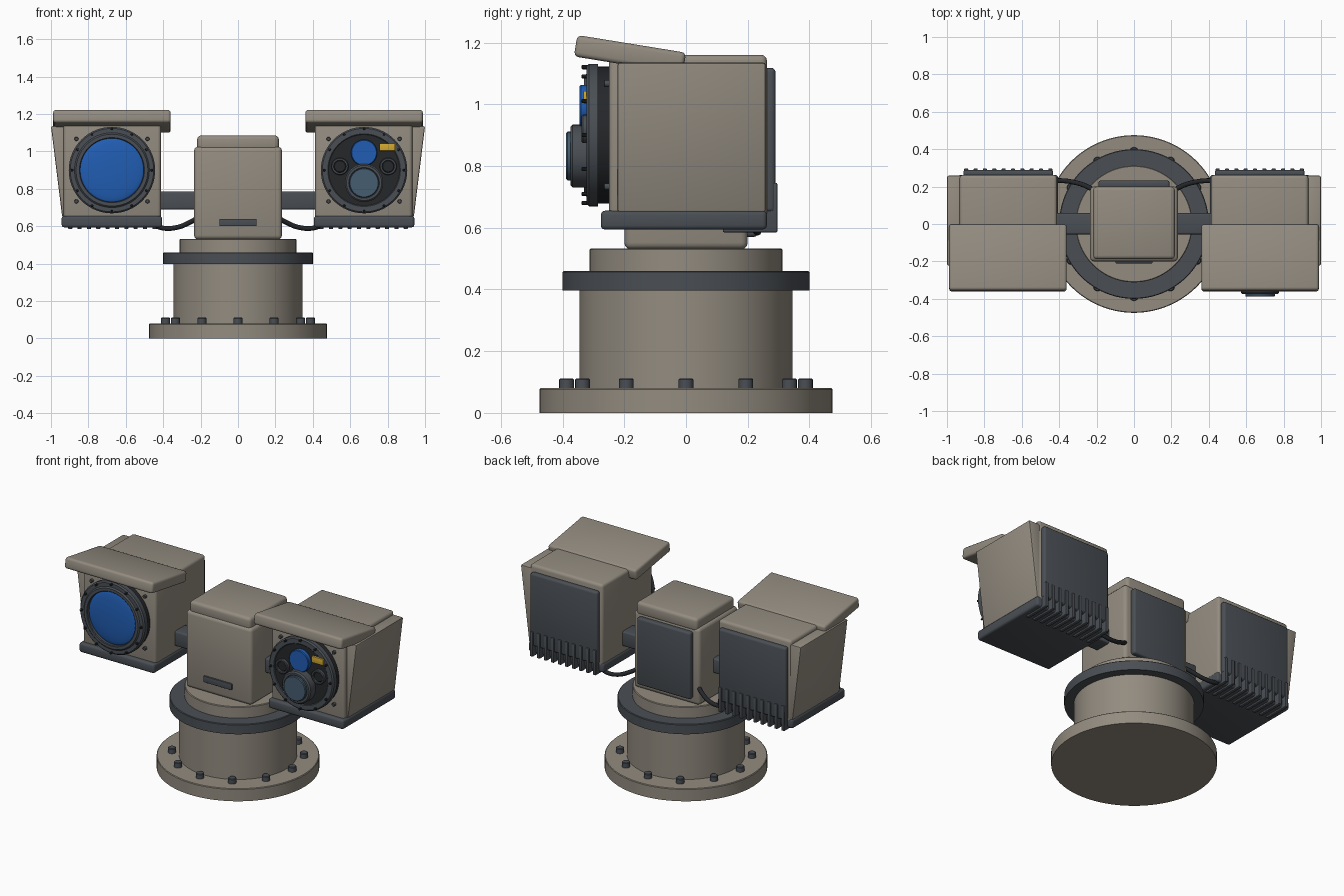
import bpy, bmesh
from math import pi, sin, cos, radians
from mathutils import Vector, Matrix

if "Cube" in bpy.data.objects:
    bpy.data.objects.remove(bpy.data.objects["Cube"])


def mat(name, rgb):
    m = bpy.data.materials.new(name)
    m.diffuse_color = (*rgb, 1)
    m.use_nodes = True
    m.node_tree.nodes["Principled BSDF"].inputs["Base Color"].default_value = m.diffuse_color
    return m


TAN = mat("tan_paint", (.29, .26, .215))
DARK = mat("dark_grey", (.068, .078, .09))
BLACK = mat("black", (.018, .02, .023))
BLUE = mat("blue_glass", (.015, .11, .45))
GLASS = mat("smoky_glass", (.06, .11, .16))
YELLOW = mat("yellow_label", (.65, .4, .03))


def finish(bm, name, material):
    bmesh.ops.recalc_face_normals(bm, faces=bm.faces)
    me = bpy.data.meshes.new(name)
    bm.to_mesh(me)
    bm.free()
    me.materials.append(material)
    me.shade_smooth()
    me.set_sharp_from_angle(angle=radians(32))
    ob = bpy.data.objects.new(name, me)
    bpy.context.collection.objects.link(ob)
    return ob


def soften(bm, width, segments=3):
    if width:
        bmesh.ops.bevel(bm, geom=bm.edges[:], offset=width, segments=segments,
                        profile=.5, affect='EDGES', clamp_overlap=True)


def box(name, x, y, z, material, bevel=.01, tilt=0):
    """Box from (min, max) ranges, optionally tilted about its own x axis."""
    bm = bmesh.new()
    bmesh.ops.create_cube(bm, size=1)
    bmesh.ops.scale(bm, verts=bm.verts, vec=[abs(r[1] - r[0]) for r in (x, y, z)])
    soften(bm, bevel)
    c = Vector([(r[0] + r[1]) / 2 for r in (x, y, z)])
    bm.transform(Matrix.Translation(c) @ Matrix.Rotation(tilt, 4, 'X'))
    return finish(bm, name, material)


def lathe(name, profile, centre, material, forward=False, n=64, closed=False):
    """Spin (radius, height) points about z, or about -y when forward."""
    bm = bmesh.new()
    rings = [[bm.verts.new((r * cos(2 * pi * i / n), r * sin(2 * pi * i / n), h))
              for i in range(n)] for r, h in profile]
    for k in range(len(rings) if closed else len(rings) - 1):
        a, b = rings[k], rings[(k + 1) % len(rings)]
        for i in range(n):
            j = (i + 1) % n
            bm.faces.new((a[i], a[j], b[j], b[i]))
    bmesh.ops.remove_doubles(bm, verts=bm.verts, dist=1e-5)
    rot = Matrix.Rotation(pi / 2, 4, 'X') if forward else Matrix()
    bm.transform(Matrix.Translation(centre) @ rot)
    return finish(bm, name, material)


def disc(name, r, h0, h1, centre, material, forward=False, n=64, b=.004):
    return lathe(name, [(0, h0), (r, h0), (r, h1 - b), (r - b, h1), (0, h1)],
                 centre, material, forward, n)


def tube(name, r0, r1, h0, h1, centre, material, b=.008, n=64):
    """Forward-facing ring with softened front edges."""
    return lathe(name, [(r0, h0), (r1, h0), (r1, h1 - b), (r1 - b, h1),
                        (r0 + b / 2, h1), (r0, h1 - b / 2)],
                 centre, material, True, n, True)


# Pedestal
O = (0, 0, 0)
disc("base_flange", .475, 0, .08, O, TAN, n=96)
disc("pedestal_column", .345, .08, .41, O, TAN, n=96)
disc("bearing_collar", .40, .397, .46, O, DARK, n=96)
disc("turntable", .312, .46, .533, O, TAN, n=96)
for i in range(12):
    a = i * pi / 6
    disc(f"flange_bolt_{i}", .024, .075, .112, (.387 * cos(a), .387 * sin(a), 0), DARK, n=16)

# Central head
box("head_body", (-.235, .235), (-.2, .2), (.53, 1.025), TAN, .022)
box("head_lid", (-.218, .218), (-.188, .2), (1.0, 1.085), TAN, .02)
box("head_back_panel", (-.19, .19), (.19, .232), (.57, 1.0), DARK, .012)
box("head_front_plate", (-.1, .1), (-.21, -.19), (.6, .64), DARK, .003)
box("cross_arm", (-.45, .45), (-.055, .058), (.69, .785), DARK, .01)


def side_wedge(s):
    """Outer cheek that widens towards the top."""
    bm = bmesh.new()
    pts = [(.90, .65), (.94, .65), (1.0, 1.135), (.90, 1.135)]
    ends = [[bm.verts.new((s * x, y, z)) for x, z in pts] for y in (-.222, .258)]
    bm.faces.new(ends[0])
    bm.faces.new(ends[1][::-1])
    for i in range(4):
        j = (i + 1) % 4
        bm.faces.new((ends[0][i], ends[0][j], ends[1][j], ends[1][i]))
    bmesh.ops.recalc_face_normals(bm, faces=bm.faces)
    soften(bm, .008, 2)
    finish(bm, f"side_cheek_{s}", TAN)


def cable(s):
    cu = bpy.data.curves.new("cable", 'CURVE')
    cu.dimensions = '3D'
    cu.bevel_depth = .013
    cu.bevel_resolution = 3
    cu.use_fill_caps = True
    pts = [(.2, .17, .655), (.25, .2, .625), (.33, .225, .593), (.41, .232, .592), (.48, .225, .625)]
    sp = cu.splines.new('BEZIER')
    sp.bezier_points.add(len(pts) - 1)
    for p, (x, y, z) in zip(sp.bezier_points, pts):
        p.co = (s * x, y, z)
        p.handle_left_type = p.handle_right_type = 'AUTO'
    cu.materials.append(BLACK)
    ob = bpy.data.objects.new(f"cable_{s}", cu)
    bpy.context.collection.objects.link(ob)


# Two camera housings, mirrored
CX, CZ = .674, .9
for s in (-1, 1):
    def sx(a, b):
        return (s * a, s * b)
    box(f"housing_{s}", sx(.412, .932), (-.25, .262), (.63, 1.16), TAN, .018)
    side_wedge(s)
    box(f"sun_visor_{s}", sx(.36, .988), (-.36, -.003), (1.126, 1.196), TAN, .015, -radians(9.2))
    box(f"bottom_tray_{s}", sx(.406, .943), (-.276, .262), (.594, .655), DARK, .014)
    box(f"back_panel_{s}", sx(.432, .912), (.25, .29), (.65, 1.118), DARK, .014)
    for i in range(10):
        x = .447 + i * .05
        box(f"cooling_fin_{s}_{i}", sx(x - .011, x + .011), (.12, .296), (.585, .745), DARK, .004)
    cable(s)
    # Lens bezel with screws
    c = (s * CX, 0, CZ)
    disc(f"bezel_base_{s}", .222, .24, .295, c, BLACK, True)
    tube(f"bezel_ring_{s}", .19, .231, .285, .322, c, DARK)
    for i in range(12):
        a = i * pi / 6
        disc(f"bezel_screw_{s}_{i}", .007, .31, .338,
             (c[0] + .213 * sin(a), 0, CZ + .22 * cos(a)), BLACK, True, 10, .002)
    for dx in (-.19, .19):
        for dz in (-.167, .167):
            disc(f"corner_screw_{s}_{dx}_{dz}", .011, .24, .266,
                 (c[0] + dx, 0, CZ + dz), DARK, True, 12, .002)

# Left camera: one large lens
c = (-CX, 0, CZ)
tube("large_lens_ring", .17, .2, .28, .33, c, DARK)
lathe("large_lens_glass", [(.175, .29), (.175, .305)] +
      [(.175 * cos(t * pi / 16), .305 + .022 * sin(t * pi / 16)) for t in range(1, 9)],
      c, BLUE, True)

# Right camera: sensor cluster
disc("sensor_face", .195, .28, .318, (CX, 0, CZ), BLACK, True)
disc("upper_lens_glass", .07, .31, .345, (CX, 0, .993), BLUE, True, 48)
tube("main_lens_barrel", .078, .102, .31, .375, (CX, 0, .832), DARK)
disc("main_lens_glass", .079, .31, .388, (CX, 0, .832), GLASS, True, 48)
for i, x in enumerate((.545, .803)):
    tube(f"small_lens_ring_{i}", .032, .046, .31, .338, (x, 0, .92), DARK, .004, 32)
    disc(f"small_lens_glass_{i}", .033, .31, .328, (x, 0, .92), BLACK, True, 32)
box("warning_label", (.757, .84), (-.332, -.31), (1.003, 1.043), YELLOW, .002)
